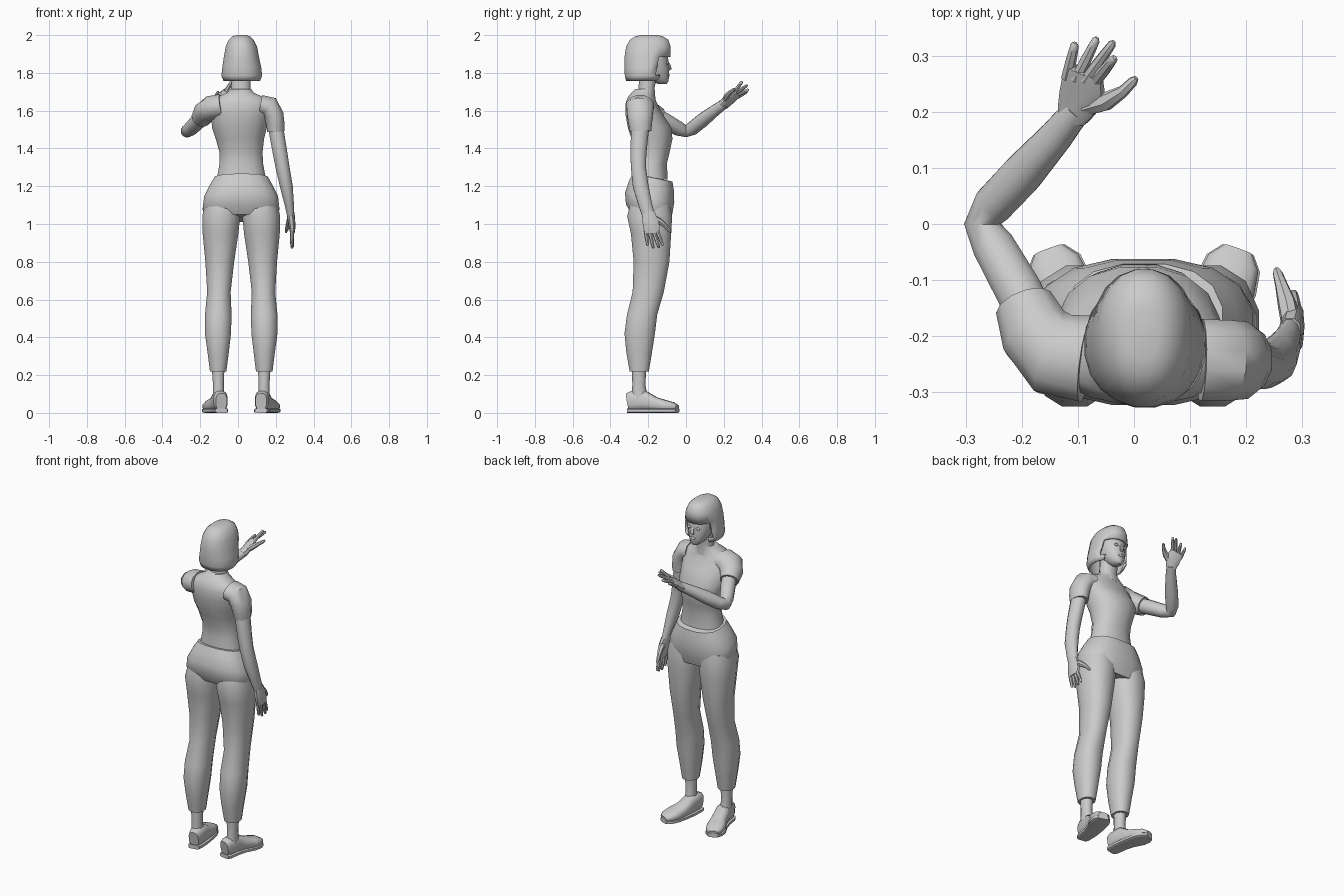
import bpy, bmesh, math
from mathutils import Vector

MID = 0.017  # symmetry plane of head and legs


def finish(name, bm, angle=45):
    bmesh.ops.recalc_face_normals(bm, faces=bm.faces[:])
    me = bpy.data.meshes.new(name)
    bm.to_mesh(me)
    bm.free()
    me.shade_smooth()
    me.set_sharp_from_angle(angle=math.radians(angle))
    ob = bpy.data.objects.new(name, me)
    bpy.context.collection.objects.link(ob)
    return ob


def skin(bm, rings, caps=True):
    n = len(rings[0])
    for r, s in zip(rings, rings[1:]):
        for i in range(n):
            j = (i + 1) % n
            bm.faces.new((r[i], r[j], s[j], s[i]))
    if caps:
        bm.faces.new(rings[0])
        bm.faces.new(rings[-1])


def ring(bm, c, u, v, a, b, n, p):
    vs = []
    for i in range(n):
        t = 2 * math.pi * (i + 0.5) / n
        co, si = math.cos(t), math.sin(t)
        x = math.copysign(abs(co) ** (2 / p), co) * a
        y = math.copysign(abs(si) ** (2 / p), si) * b
        vs.append(bm.verts.new(c + u * x + v * y))
    return vs


def tube(name, secs, ref, n=10, p=2):
    """Sections (x, y, z, half width along ref, half depth) swept along their path."""
    bm = bmesh.new()
    pts = [Vector(s[:3]) for s in secs]
    rings = []
    for i, s in enumerate(secs):
        d = (pts[min(i + 1, len(pts) - 1)] - pts[max(i - 1, 0)]).normalized()
        u = Vector(ref)
        u = (u - d * u.dot(d)).normalized()
        rings.append(ring(bm, pts[i], u, d.cross(u), s[3], s[-1], n, p))
    skin(bm, rings)
    return finish(name, bm)


def stack(name, secs, n=14, p=2.2, tilt=0, caps=True, flip=False):
    """Horizontal sections (z, x0, x1, y0, y1); tilt lowers the front."""
    bm = bmesh.new()
    rings = []
    for z, x0, x1, y0, y1 in secs:
        if flip:
            x0, x1 = 2 * MID - x1, 2 * MID - x0
        c = Vector(((x0 + x1) / 2, (y0 + y1) / 2, z))
        rings.append(ring(bm, c, Vector((1, 0, 0)), Vector((0, 1, -tilt)),
                          (x1 - x0) / 2, (y1 - y0) / 2, n, p))
    skin(bm, rings, caps)
    return finish(name, bm)


def ball(name, c, r):
    bm = bmesh.new()
    bmesh.ops.create_uvsphere(bm, u_segments=10, v_segments=6, radius=1)
    for v in bm.verts:
        v.co = Vector([c[i] + v.co[i] * r[i] for i in range(3)])
    finish(name, bm)


# Shirt body
stack("shirt", [
    (1.235, -.115, .15, -.275, -.095), (1.32, -.10, .135, -.265, -.10),
    (1.38, -.10, .132, -.27, -.085), (1.45, -.12, .14, -.29, -.07),
    (1.51, -.14, .155, -.31, -.075), (1.58, -.145, .165, -.322, -.12),
    (1.635, -.145, .17, -.322, -.15), (1.67, -.115, .14, -.31, -.165),
    (1.695, -.06, .085, -.29, -.165), (1.715, -.042, .07, -.27, -.165)], n=16)
# Trousers: hips, then a pair of legs
stack("hips", [
    (1.03, -.165, .20, -.29, -.085), (1.08, -.19, .222, -.32, -.07),
    (1.14, -.182, .215, -.325, -.06), (1.2, -.152, .185, -.305, -.062),
    (1.245, -.125, .16, -.285, -.07), (1.247, -.11, .145, -.27, -.09)],
    n=16, p=2.5, tilt=.2)
for side, flip in (("left", False), ("right", True)):
    stack(side + "_trouser_leg", [
        (.22, -.15, -.06, -.30, -.195), (.32, -.163, -.047, -.318, -.178),
        (.42, -.177, -.035, -.328, -.162), (.52, -.177, -.032, -.315, -.15),
        (.64, -.165, -.037, -.285, -.115), (.8, -.175, -.018, -.28, -.085),
        (.95, -.19, .005, -.295, -.075), (1.04, -.192, .014, -.315, -.07),
        (1.1, -.18, .015, -.30, -.08)], n=12, p=2.3, flip=flip)
    stack(side + "_ankle", [
        (.07, -.135, -.07, -.29, -.20), (.15, -.134, -.074, -.284, -.215),
        (.24, -.14, -.07, -.287, -.21)], n=10, flip=flip)

    def fx(x):
        return 2 * MID - x if flip else x
    # Shoe upper swept heel to toe, and flat sole
    shoe = [(-.088, -.308, .06, .03, .045), (-.092, -.285, .064, .038, .053),
            (-.097, -.225, .066, .041, .055), (-.11, -.165, .047, .046, .038),
            (-.13, -.11, .037, .054, .031), (-.143, -.07, .033, .048, .024),
            (-.152, -.046, .028, .027, .014)]
    tube(side + "_shoe", [(fx(x), y, z, a, b) for x, y, z, a, b in shoe], (1, 0, 0), 12, 2.8)
    tube(side + "_sole", [(fx(x), y, .012, a + .003, .012) for x, y, z, a, b in shoe],
         (1, 0, 0), 12, 5)

# Neck and head
stack("neck", [(1.66, -.045, .075, -.26, -.16), (1.72, -.038, .068, -.252, -.165),
               (1.80, -.035, .068, -.25, -.15)], n=12)
stack("head", [
    (1.742, .0, .034, -.15, -.102), (1.757, -.02, .054, -.18, -.092),
    (1.785, -.038, .072, -.23, -.09), (1.83, -.055, .088, -.27, -.09),
    (1.87, -.06, .094, -.29, -.094), (1.92, -.056, .09, -.285, -.102),
    (1.96, -.035, .07, -.26, -.13)], n=14)
tube("nose", [(MID, -.096, 1.855, .007, .006), (MID, -.086, 1.835, .010, .008),
              (MID, -.084, 1.822, .013, .008), (MID, -.092, 1.814, .008, .004)], (1, 0, 0), 8)
ball("lips", (MID, -.092, 1.788), (.02, .006, .008))
for s in (-1, 1):
    ball("eye", (MID + s * .03, -.098, 1.85), (.014, .007, .008))

# Bobbed hair: a shell opened over the face
bm = bmesh.new()
hair = [(1.758, -.078, .118, -.318, -.125), (1.785, -.089, .129, -.325, -.105),
        (1.83, -.084, .124, -.328, -.092), (1.885, -.076, .112, -.327, -.08),
        (1.94, -.066, .102, -.318, -.08), (1.975, -.05, .084, -.298, -.092),
        (1.993, -.03, .064, -.27, -.12), (2.0, -.01, .044, -.24, -.15)]
rings = [ring(bm, Vector(((a + b) / 2, (c + d) / 2, z)), Vector((1, 0, 0)), Vector((0, 1, 0)),
              (b - a) / 2, (d - c) / 2, 20, 2.2) for z, a, b, c, d in hair]
skin(bm, rings, False)
bm.faces.new(rings[-1])
face_gap = [f for f in bm.faces if f.calc_center_median().z < 1.89
            and f.calc_center_median().y > -.145]
bmesh.ops.delete(bm, geom=face_gap, context='FACES')
mod = finish("hair", bm).modifiers.new("thickness", 'SOLIDIFY')
mod.thickness, mod.offset = .012, -1

# Raised arm with short sleeve
UP = (0, 0, 1)
tube("left_sleeve", [(-.085, -.24, 1.625, .065, .08), (-.14, -.232, 1.615, .066, .078),
                     (-.175, -.195, 1.592, .06, .066), (-.195, -.145, 1.562, .054, .054)], UP, 12)
tube("left_arm", [(-.17, -.195, 1.585, .042), (-.205, -.12, 1.55, .043), (-.25, -.04, 1.505, .039),
                  (-.27, .0, 1.492, .034), (-.25, .035, 1.507, .037), (-.2, .088, 1.55, .038),
                  (-.14, .155, 1.602, .031), (-.1, .205, 1.638, .026)], UP, 12)
# Hanging arm with short sleeve
FWD = (0, 1, 0)
tube("right_sleeve", [(.12, -.242, 1.63, .075, .055), (.165, -.243, 1.622, .074, .058),
                      (.19, -.243, 1.575, .071, .054), (.198, -.242, 1.53, .064, .05),
                      (.2, -.24, 1.49, .058, .047)], FWD, 12)
tube("right_arm", [(.195, -.242, 1.56, .045, .04), (.205, -.245, 1.48, .048, .041),
                   (.222, -.252, 1.38, .044, .04), (.236, -.252, 1.3, .041, .038),
                   (.256, -.24, 1.2, .043, .035), (.272, -.215, 1.1, .037, .025),
                   (.279, -.198, 1.045, .034, .02)], FWD, 12)


# Hands: palm, four fingers and thumb
def hand(side, palm, knuckle_a, knuckle_b, tips, thumb):
    a, b = Vector(knuckle_a), Vector(knuckle_b)
    tube(side + "_palm", palm, b - a, 10, 2.6)
    for i, tip in enumerate(tips):
        k, t = a.lerp(b, i / 3), Vector(tip)
        tube(side + "_finger", [(*k.lerp(t, f), r) for f, r in
             ((-.15, .011), (.3, .0105), (.7, .009), (.93, .0075), (1, .004))], b - a, 7)
    tube(side + "_thumb", thumb, b - a, 7)


hand("left",
     [(-.108, .195, 1.63, .03, .024), (-.097, .22, 1.65, .04, .02), (-.09, .25, 1.675, .042, .016),
      (-.088, .272, 1.69, .036, .012)],
     (-.118, .268, 1.67), (-.062, .262, 1.705),
     [(-.105, .323, 1.70), (-.066, .332, 1.712), (-.036, .325, 1.735), (-.034, .297, 1.755)],
     [(-.085, .21, 1.655, .018), (-.05, .218, 1.68, .017), (-.02, .236, 1.7, .011),
      (-.002, .254, 1.712, .009), (.004, .26, 1.716, .005)])
hand("right",
     [(.278, -.2, 1.06, .034, .021), (.283, -.19, 1.02, .043, .02), (.287, -.182, .98, .045, .017),
      (.288, -.18, .95, .038, .012)],
     (.286, -.212, .953), (.287, -.148, .953),
     [(.284, -.202, .885), (.286, -.172, .87), (.288, -.142, .873), (.284, -.122, .885)],
     [(.28, -.18, 1.035, .018), (.272, -.14, 1.015, .017), (.263, -.11, .99, .012),
      (.256, -.088, .965, .009), (.254, -.081, .955, .005)])
